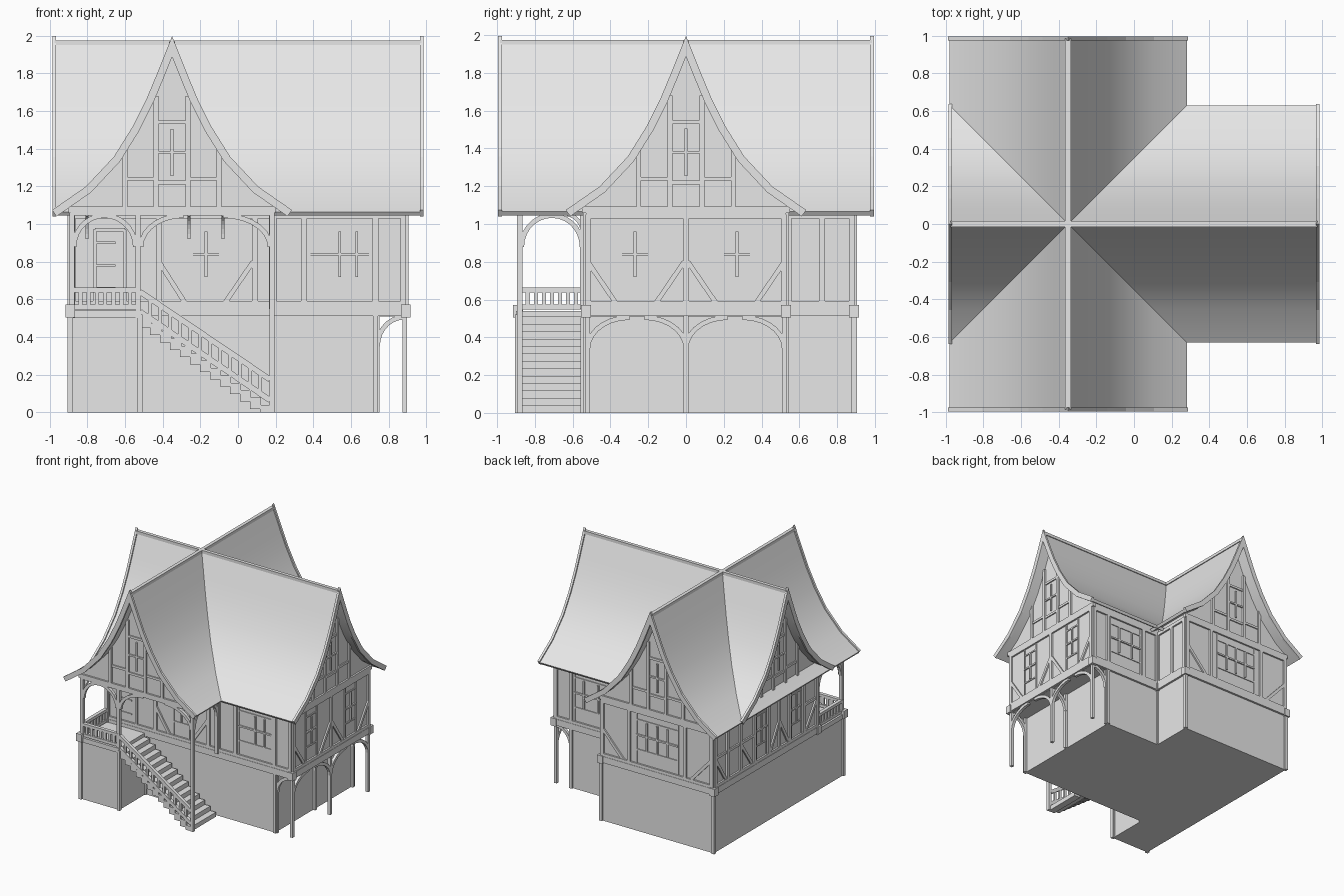
import bpy, bmesh, math
from mathutils import Vector as V

if "Cube" in bpy.data.objects:
    bpy.data.objects.remove(bpy.data.objects["Cube"])

mat = bpy.data.materials.new("plain_grey")
mat.use_nodes = True
GREY = (0.8, 0.8, 0.8, 1)
mat.diffuse_color = GREY
mat.node_tree.nodes["Principled BSDF"].inputs["Base Color"].default_value = GREY

X, Y, Z = V((1, 0, 0)), V((0, 1, 0)), V((0, 0, 1))
meshes = {}


def part(name):
    return meshes.setdefault(name, bmesh.new()) if name not in meshes else meshes[name]


def prism(name, outline, vec):
    """Closed outline extruded along a vector."""
    bm = part(name)
    a = [bm.verts.new(p) for p in outline]
    b = [bm.verts.new(V(p) + vec) for p in outline]
    bm.faces.new(a)
    bm.faces.new(b[::-1])
    for i in range(len(a)):
        j = (i + 1) % len(a)
        bm.faces.new((a[i], a[j], b[j], b[i]))


def box(name, x0, x1, y0, y1, z0, z1):
    prism(name, [(x0, y0, z0), (x1, y0, z0), (x1, y1, z0), (x0, y1, z0)], Z * (z1 - z0))


def ribbon(name, pts, n, t, lo, hi):
    """Mitred bar along a path; n is its depth axis, lo/hi its edge offsets."""
    bm = part(name)
    dirs = [(q - p).normalized() for p, q in zip(pts, pts[1:])]
    rings = []
    for i, p in enumerate(pts):
        s0 = n.cross(dirs[max(i - 1, 0)])
        s1 = n.cross(dirs[min(i, len(dirs) - 1)])
        m = (s0 + s1).normalized()
        m = m / max(m.dot(s0), 0.2)
        rings.append([bm.verts.new(p + m * s + n * d) for s, d in
                      ((lo, -t / 2), (hi, -t / 2), (hi, t / 2), (lo, t / 2))])
    for r, s in zip(rings, rings[1:]):
        for i in range(4):
            j = (i + 1) % 4
            bm.faces.new((r[i], r[j], s[j], s[i]))
    bm.faces.new(rings[0])
    bm.faces.new(rings[-1][::-1])


class Wall:
    """Upright plane holding timber work: origin, sideways axis, outward axis."""
    def __init__(self, o, u, n):
        self.o, self.u, self.n = V(o), u, n

    def at(self, a, z):
        return self.o + self.u * a + Z * z

    def bar(self, name, a0, z0, a1, z1, w=0.03, t=0.03):
        ribbon(name, [self.at(a0, z0), self.at(a1, z1)], self.n, t, -w / 2, w / 2)

    def arc(self, name, a0, z0, a1, z1, w=0.025, t=0.025):
        steps = [math.pi / 2 * i / 7 for i in range(8)]
        pts = [self.at(a0 + (a1 - a0) * (1 - math.cos(s)), z0 + (z1 - z0) * math.sin(s)) for s in steps]
        ribbon(name, pts, self.n, t, -w / 2, w / 2)

    def window(self, a, z, hw, hh, uprights=(0,)):
        self.bar("window_bars", a - hw, z, a + hw, z, 0.014, 0.024)
        for d in uprights:
            self.bar("window_bars", a + d, z - hh, a + d, z + hh, 0.014, 0.024)

    def frame(self, a0, a1, studs=(), braces=(), windows=()):
        self.bar("sill_beams", a0, 0.54, a1, 0.54, 0.055, 0.036)
        self.bar("wall_timbers", a0, 0.58, a1, 0.58, 0.025)
        self.bar("wall_timbers", a0, 1.045, a1, 1.045)
        for a in (a0 + 0.013, a1 - 0.013, *studs):
            self.bar("wall_timbers", a, 0.57, a, 1.05)
        for a, d in braces:
            self.bar("wall_timbers", a, 0.8, a + d, 0.58, 0.025, 0.026)
        for a, hw, ups in windows:
            self.window(a, 0.84, hw, 0.12, ups)
            for s in (-1, 1):
                self.bar("window_jambs", a + s * hw, 0.58, a + s * hw, 1.04, 0.012, 0.014)
            for z in (0.71, 0.97):
                self.bar("window_jambs", a - hw, z, a + hw, z, 0.012, 0.014)


# Solid storeys
base = [(-.89, -.89), (-.52, -.89), (-.52, -.53), (.73, -.53), (.73, .53), (.19, .53), (.19, .89), (-.89, .89)]
upper = [(-.89, -.53), (.89, -.53), (.89, .53), (.19, .53), (.19, .89), (-.89, .89)]
prism("ground_storey", [(x, y, 0) for x, y in base], Z * 0.51)
prism("upper_storey", [(x, y, 0.51) for x, y in upper], Z * 0.55)
for x, y in base:
    box("corner_posts", x - .014, x + .014, y - .014, y + .014, 0, .52)
for x, y in upper + [(-.89, -.89)]:
    box("beam_end_blocks", x - .026, x + .026, y - .026, y + .026, .505, .572)

# Roofs, attics and gables
half = [(0, 1.967), (.035, 1.88), (.075, 1.78), (.125, 1.66), (.2, 1.51), (.3, 1.35), (.45, 1.19), (.63, 1.065)]
profile = [(-a, z) for a, z in half[:0:-1]] + half
attic = [(-.54, 1.05), (-.54, 1.11)] + [(a, z - .025) for a, z in profile if abs(a) < .5] + [(.54, 1.11), (.54, 1.05)]


def roof(side, run, n, c, ends, walls):
    for name, pts, mid, length in (("roof", profile, (ends[0] + ends[1]) / 2, ends[1] - ends[0]),):
        ribbon(name + side, [side_pt(run, n, c, a, mid, z) for a, z in pts], n, length, -.025, 0)
    prism("attic" + side, [side_pt(run, n, c, a, walls[0], z) for a, z in attic], n * (walls[1] - walls[0]))
    ridge = [side_pt(run, n, c, 0, e, 1.962) for e in ends]
    ribbon("ridge_caps", ridge, run, .03, -.013, .013)
    for e, w, s in ((ends[0], walls[0], -1), (ends[1], walls[1], 1)):
        ribbon("barge_boards", [side_pt(run, n, c, a, e, z) for a, z in profile], n, .02, -.03, .011)
        g = Wall(side_pt(run, n, c, 0, w, 0), run, n * s)
        g.bar("gable_timbers", -.55, 1.075, .55, 1.075, .035)
        for k in (-1, 1):
            g.bar("gable_timbers", k * .085, 1.08, k * .085, 1.68, .026)
            g.bar("gable_timbers", k * .25, 1.08, k * .25, 1.4, .026)
            g.bar("gable_timbers", k * .085, 1.24, k * .25, 1.24, .02, .02)
        for z in (1.22, 1.54):
            g.bar("gable_timbers", -.085, z, .085, z, .02, .02)
        g.window(0, 1.38, .075, .125)


def side_pt(run, n, c, a, along, z):
    return V((c[0], c[1], z)) + run * a + n * along


roof("_long", Y, X, (0, 0), (-.975, .975), (-.89, .89))
roof("_cross", X, -Y, (-.35, 0), (-.985, .985), (-.89, .89))

# Timber-framed walls
front = Wall((0, -.53, 0), X, -Y)
front.frame(-.89, .89, (-.42, .09, .19, .35, .73), ((-.42, .14), (.08, -.15)),
            ((-.17, .075, (0,)), (.54, .16, (0, .09))))
east = Wall((.89, 0, 0), Y, X)
east.frame(-.53, .53, (0,), ((-.52, .15), (-.01, -.15), (.01, .15), (.52, -.15)),
           ((-.27, .075, (0,)), (.27, .075, (0,))))
Wall((0, .53, 0), X, Y).frame(.19, .89, (.35, .73), (), ((.54, .16, (-.07, .07)),))
Wall((.19, 0, 0), Y, X).frame(.53, .89, (.72,))
north = Wall((0, .89, 0), X, Y)
north.frame(-.89, .19, (-.62, -.08), ((-.87, .2), (.17, -.2)), ((-.35, .2, (-.1, 0, .1)),))
west = Wall((-.89, 0, 0), Y, -X)
west.frame(-.53, .89, (-.34, -.14, 0, .14, .34, .53, .71), ((-.51, .15), (-.01, -.12), (.01, .12), (.52, -.15), (.87, -.14)),
           ((-.24, .07, (0,)), (.24, .07, (0,))))
for a0, a1 in ((-.53, -.34), (.34, .53), (.53, .71), (.71, .89)):
    west.bar("wall_timbers", a0, .82, a1, .82, .022, .024)

# Door behind the porch
for a in (-.76, -.6):
    front.bar("door_frame", a, .57, a, .97, .018, .03)
front.bar("door_frame", -.76, .97, -.6, .97, .018, .03)
for z in (.66, .78, .9):
    front.bar("door_straps", -.75, z, -.65, z, .012, .016)

# Porch posts, arches and plate
porch = Wall((0, -.88, 0), X, -Y)
for a, z in ((-.88, .51), (-.53, 0), (.18, 0)):
    porch.bar("porch_posts", a, z, a, 1.06, .027, .027)
porch.bar("porch_plate", -.89, 1.06, .19, 1.06, .03, .035)
for a0, a1 in ((-.87, -.71), (-.545, -.71), (-.515, -.29), (.17, -.08)):
    porch.arc("porch_arches", a0, .88, a1, 1.045)
for x in (-.88, .18):
    w = Wall((x, 0, 0), Y, X)
    w.bar("porch_plate", -.88, 1.06, -.53, 1.06)
    w.bar("porch_posts", -.545, .55, -.545, 1.05)
    for a in (-.87, -.55):
        w.arc("porch_arches", a, .88, -.71, 1.045)
for x in (-.8, -.26, -.08):
    Wall((x, 0, 0), Y, X).arc("eave_brackets", -.54, .92, -.63, 1.05, .02, .016)

# Porch deck and railings
box("porch_deck", -.9, -.515, -.9, -.53, .5, .54)
rail_side = Wall((-.88, 0, 0), Y, -X)
for w, a0, a1 in ((porch, -.88, -.53), (rail_side, -.88, -.54)):
    w.bar("porch_railing", a0, .65, a1, .65, .025, .03)
    w.bar("porch_railing", a0, .56, a1, .56, .025, .025)
    for i in range(1, 8):
        a = a0 + (a1 - a0) * i / 8
        w.bar("porch_railing", a, .56, a, .65, .022, .015)

# Staircase with sloping balustrade
STEPS = 13
for i in range(STEPS):
    x, z = -.52 + i * .053, .51 - i * .0392
    box("stair_steps", x, x + .06, -.89, -.555, max(0, z - .06), z)
porch.bar("stair_railing", -.52, .64, .17, .175, .03, .028)
porch.bar("stair_railing", -.52, .535, .17, .065, .03, .028)
for i in range(1, STEPS):
    a = -.52 + .69 * i / STEPS
    z = .535 - .47 * i / STEPS
    porch.bar("stair_railing", a, z, a, z + .105, .022, .015)

# Posts and arched braces under the overhanging end
under = Wall((.885, 0, 0), Y, X)
for y in (-.52, 0, .52):
    under.bar("overhang_posts", y, 0, y, .52, .026, .026)
    cross = Wall((0, y, 0), X, Y)
    cross.bar("overhang_posts", .74, 0, .74, .52, .022, .022)
    cross.arc("overhang_braces", .74, .35, .88, .505)
    for s in (-1, 1):
        if abs(y + s * .2) < .52:
            under.arc("overhang_braces", y, .34, y + s * .22, .505)

# Turn the collected parts into objects
for name, bm in meshes.items():
    bmesh.ops.recalc_face_normals(bm, faces=bm.faces)
    me = bpy.data.meshes.new(name)
    bm.to_mesh(me)
    bm.free()
    me.materials.append(mat)
    ob = bpy.data.objects.new(name, me)
    bpy.context.collection.objects.link(ob)
    if name.startswith("roof"):
        bpy.ops.object.select_all(action="DESELECT")
        ob.select_set(True)
        bpy.context.view_layer.objects.active = ob
        bpy.ops.object.shade_smooth_by_angle(angle=math.radians(30))
